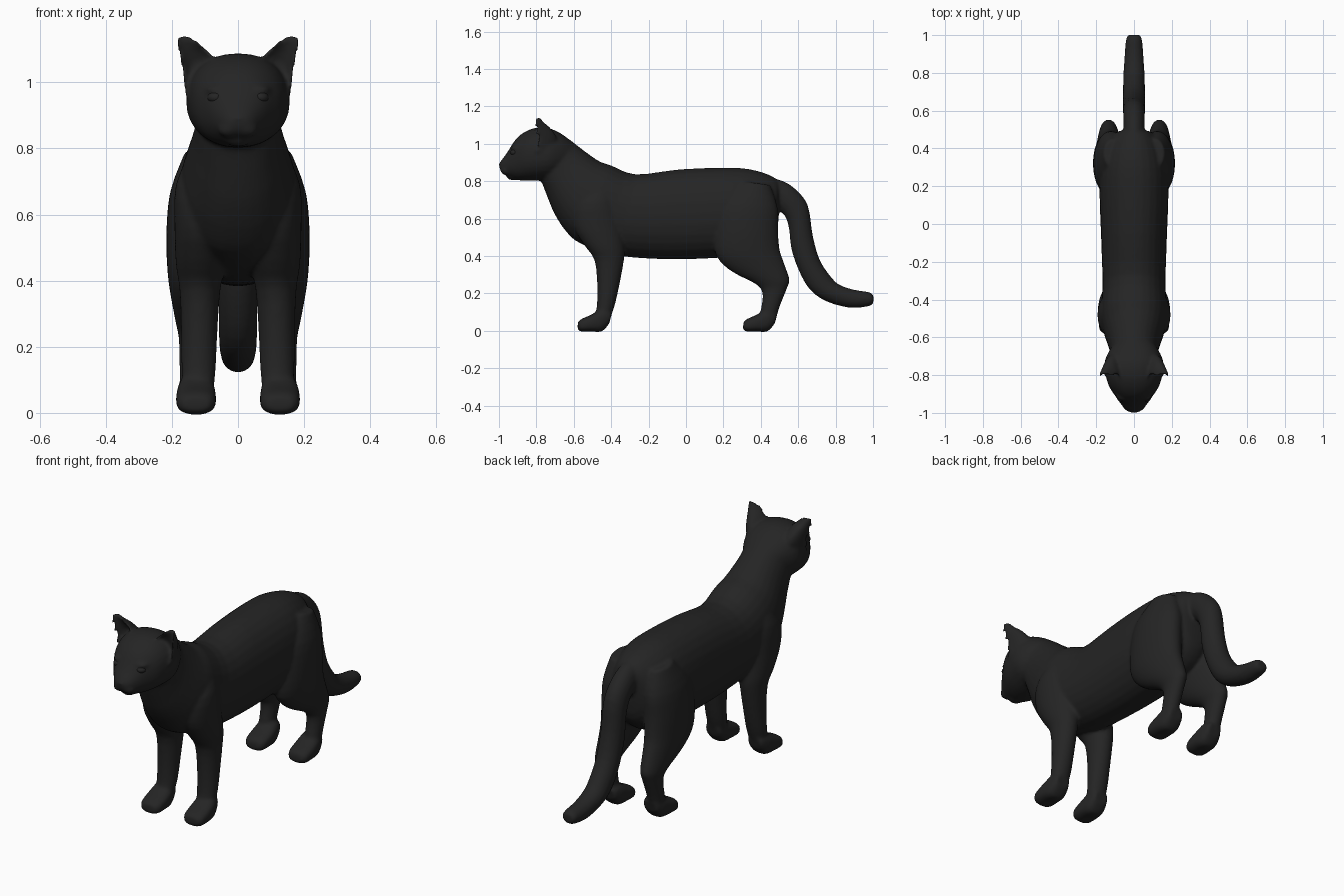
import bpy, bmesh, math
from mathutils import Vector, Matrix

fur = bpy.data.materials.new("black fur")
fur.diffuse_color = (0.018, 0.018, 0.018, 1)
SEG = 28


def finish(name, bm):
    bmesh.ops.recalc_face_normals(bm, faces=bm.faces)
    me = bpy.data.meshes.new(name)
    bm.to_mesh(me)
    bm.free()
    me.materials.append(fur)
    ob = bpy.data.objects.new(name, me)
    bpy.context.collection.objects.link(ob)
    for p in me.polygons:
        p.use_smooth = True
    return ob


def smooth_rows(rows, n=3):
    """Catmull-Rom interpolation between neighbouring rings"""
    out = []
    for i in range(len(rows) - 1):
        a, b, c, d = (rows[max(0, min(len(rows) - 1, i + k))] for k in (-1, 0, 1, 2))
        for j in range(n):
            t = j / n
            out.append([0.5 * (2 * q + (r - p) * t + (2 * p - 5 * q + 4 * r - s) * t * t
                               + (3 * q - p - 3 * r + s) * t ** 3)
                        for p, q, r, s in zip(a, b, c, d)])
    return out + [list(rows[-1])]


def loft(name, rows, power=1.0, side=1, dy=0, cup=False):
    """Ring = two silhouette points (y, z), half width and x centre"""
    bm = bmesh.new()
    rings = []
    for y1, z1, y2, z2, hw, xc in smooth_rows([tuple(r) + (0,) * (6 - len(r)) for r in rows]):
        ring = []
        for k in range(SEG):
            a = 2 * math.pi * k / SEG
            c, s = math.cos(a), math.sin(a)
            u = math.copysign(abs(c) ** power, c)
            v = math.copysign(abs(s) ** power, s)
            if cup:  # crescent section, hollow towards the front
                v = -1 + (2 if s > 0 else 0.9) * abs(s)
            f = (v + 1) / 2
            ring.append(bm.verts.new((side * (xc + hw * u), y1 + (y2 - y1) * f + dy,
                                      z1 + (z2 - z1) * f)))
        rings.append(ring)
    for r0, r1 in zip(rings, rings[1:]):
        for k in range(SEG):
            j = (k + 1) % SEG
            bm.faces.new((r0[k], r0[j], r1[j], r1[k]))
    bm.faces.new(rings[0])
    bm.faces.new(rings[-1])
    return finish(name, bm)


def ball(name, loc, size, turn=0):
    bm = bmesh.new()
    bmesh.ops.create_uvsphere(bm, u_segments=24, v_segments=14, radius=1)
    m = Matrix.Translation(loc) @ Matrix.Rotation(turn, 4, 'Z') @ Matrix.Diagonal((*size, 1))
    bmesh.ops.transform(bm, matrix=m, verts=bm.verts)
    return finish(name, bm)


parts = []

# Torso with neck
parts.append(loft("torso", [
    (-.70, 1.06, -.80, .84, .10), (-.64, 1.035, -.77, .79, .122),
    (-.58, .99, -.735, .70, .13), (-.52, .945, -.70, .62, .145),
    (-.46, .905, -.64, .53, .165), (-.40, .885, -.56, .465, .175),
    (-.27, .837, -.36, .402, .167), (-.05, .862, -.10, .383, .174),
    (.15, .872, .13, .388, .182), (.30, .870, .28, .40, .178),
    (.41, .847, .40, .42, .15), (.485, .81, .475, .50, .10),
    (.50, .76, .495, .60, .05)], 0.93))

# Head and muzzle
parts.append(loft("head", [
    (-1.0, .893, -.995, .862, .022), (-.985, .915, -.98, .842, .045),
    (-.955, .955, -.95, .825, .07), (-.91, 1.025, -.91, .808, .10),
    (-.86, 1.065, -.86, .803, .132), (-.80, 1.086, -.80, .803, .150),
    (-.73, 1.083, -.73, .81, .156), (-.66, 1.05, -.66, .84, .125),
    (-.60, 1.0, -.60, .87, .08)], 0.9))
parts.append(ball("chin", (0, -.925, .83), (.042, .035, .025)))

# Tail
parts.append(loft("tail", [
    (.40, .74, .40, .83, .05), (.47, .66, .51, .805, .055),
    (.525, .62, .587, .757, .057), (.55, .55, .652, .67, .058),
    (.563, .44, .678, .51, .059), (.60, .33, .717, .375, .059),
    (.66, .223, .787, .275, .058), (.75, .158, .83, .242, .056),
    (.88, .123, .90, .22, .05), (.98, .133, .98, .207, .042),
    (1.002, .15, 1.002, .19, .028)]))

foreleg = [
    (-.50, .80, -.40, .80, .05, .09), (-.595, .68, -.37, .70, .08, .108),
    (-.60, .56, -.345, .56, .08, .112), (-.545, .46, -.328, .44, .075, .113),
    (-.49, .38, -.333, .37, .062, .115), (-.475, .25, -.355, .25, .055, .117),
    (-.477, .13, -.38, .14, .052, .119), (-.49, .07, -.41, .05, .045, .12)]
hindleg = [
    (.30, .80, .45, .78, .05, .11), (.18, .68, .49, .66, .085, .12),
    (.15, .53, .492, .55, .091, .126), (.16, .405, .50, .44, .084, .129),
    (.24, .32, .522, .37, .07, .132), (.37, .252, .553, .28, .053, .134),
    (.408, .205, .547, .245, .044, .135), (.403, .13, .505, .14, .041, .136),
    (.39, .07, .48, .06, .04, .136)]
paw = [
    (-.395, .10, -.41, .04, .04, .125), (-.44, .12, -.45, -.003, .055, .126),
    (-.51, .085, -.51, -.003, .061, .127), (-.56, .063, -.562, -.003, .055, .127),
    (-.578, .047, -.58, .01, .036, .127)]
ear = [
    (-.80, .96, -.70, .96, .06, .10), (-.815, 1.03, -.69, 1.03, .057, .112),
    (-.82, 1.085, -.725, 1.085, .05, .129), (-.815, 1.115, -.76, 1.115, .036, .149),
    (-.808, 1.142, -.78, 1.142, .02, .165)]

# Paired parts, mirrored left and right
for s, tag in ((1, "left"), (-1, "right")):
    parts.append(loft("front_leg_" + tag, foreleg, side=s))
    parts.append(loft("hind_leg_" + tag, hindleg, side=s))
    parts.append(loft("front_paw_" + tag, paw, 0.75, s))
    parts.append(loft("hind_paw_" + tag, paw, 0.75, s, dy=.885))
    parts.append(loft("ear_" + tag, ear, side=s, cup=True))
    parts.append(ball("whisker_pad_" + tag, (s * .025, -.958, .858), (.036, .034, .026)))
    # Brow above the eye, and the eye itself as a separate object
    parts.append(ball("brow_" + tag, (s * .066, -.905, .978), (.036, .03, .012), s * .6))
    ball("eye_" + tag, (s * .066, -.914, .954), (.027, .026, .019), s * .6)

# Fuse the parts into one continuous coat
with bpy.context.temp_override(active_object=parts[0], object=parts[0],
                               selected_objects=parts, selected_editable_objects=parts):
    bpy.ops.object.join()
coat = parts[0]
coat.name = "cat_body"
rm = coat.modifiers.new("fuse", 'REMESH')
rm.mode = 'VOXEL'
rm.voxel_size = 0.009
rm.use_smooth_shade = True
sm = coat.modifiers.new("soften", 'SMOOTH')
sm.factor = 0.5
sm.iterations = 5
